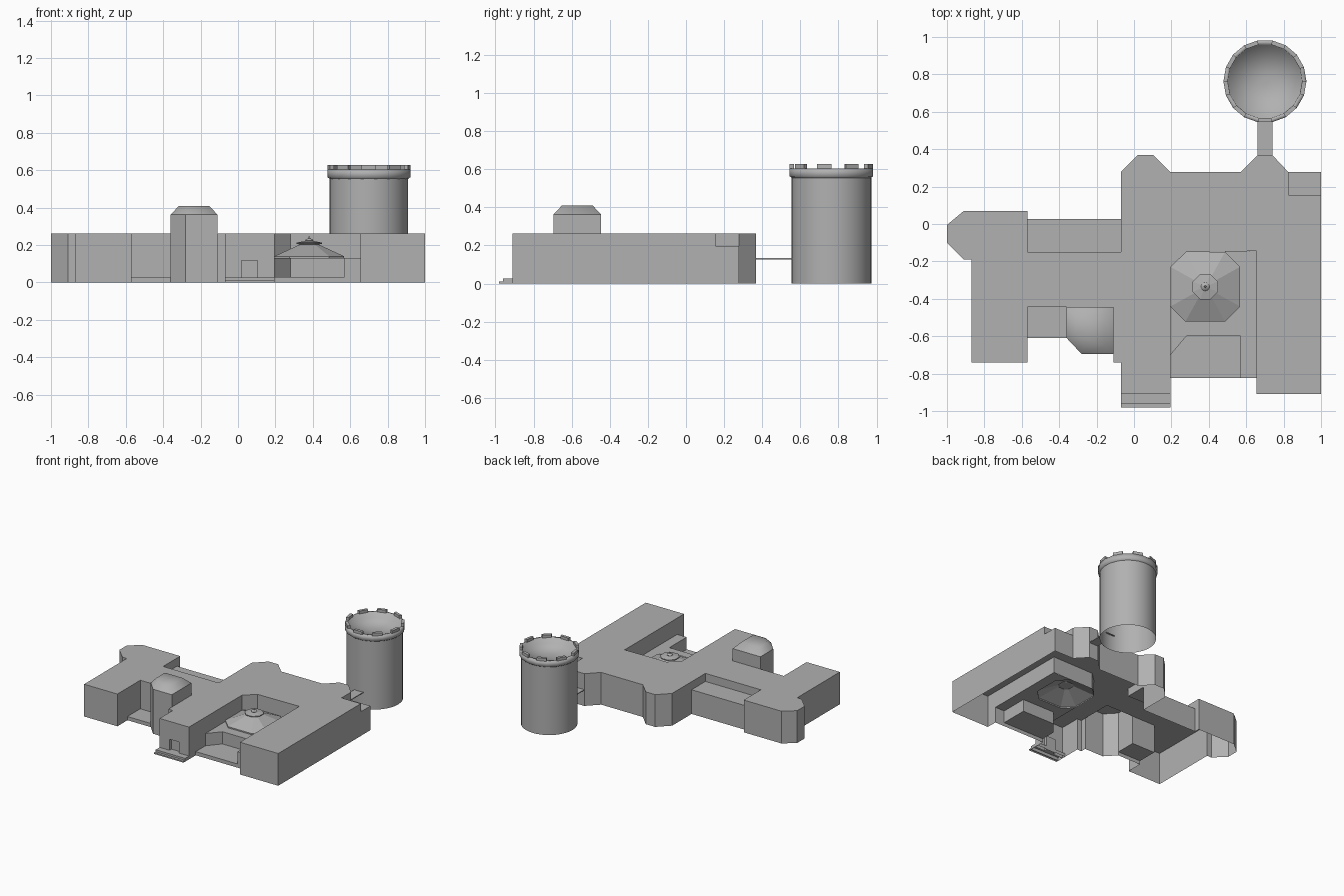
import bpy, math

if "Cube" in bpy.data.objects:
    bpy.data.objects.remove(bpy.data.objects["Cube"])

ROOF, LOW, DECK, PLINTH = 0.263, 0.197, 0.13, 0.03

# One mid-grey stone for every part
stone = bpy.data.materials.new("stone")
stone.diffuse_color = (0.44, 0.44, 0.44, 1)
stone.use_nodes = True
stone.node_tree.nodes["Principled BSDF"].inputs["Base Color"].default_value = stone.diffuse_color


def make(name, verts, faces, smooth=None):
    me = bpy.data.meshes.new(name)
    me.from_pydata(verts, [], faces)
    me.materials.append(stone)
    ob = bpy.data.objects.new(name, me)
    bpy.context.collection.objects.link(ob)
    if smooth:
        bpy.ops.object.select_all(action='DESELECT')
        ob.select_set(True)
        bpy.context.view_layer.objects.active = ob
        bpy.ops.object.shade_smooth_by_angle(angle=math.radians(smooth))
    return ob


def shell(name, pts, top, base=0.0):
    """Flat roof with open bottom; a third value sets the foot of the wall after that point."""
    n = len(pts)
    verts = [(p[0], p[1], top) for p in pts]
    faces = [tuple(range(n))]
    for i, p in enumerate(pts):
        foot = p[2] if len(p) > 2 else base
        if foot is None:
            continue
        q = pts[(i + 1) % n]
        k = len(verts)
        verts += [(p[0], p[1], foot), (q[0], q[1], foot)]
        faces.append((k, k + 1, (i + 1) % n, i))
    return make(name, verts, faces)


def loft(name, rings, cap=True, smooth=None):
    n = len(rings[0])
    verts = [v for r in rings for v in r]
    faces = []
    for k in range(len(rings) - 1):
        for i in range(n):
            j = (i + 1) % n
            faces.append((k * n + i, k * n + j, (k + 1) * n + j, (k + 1) * n + i))
    if cap:
        faces.append(tuple(range(len(verts) - n, len(verts))))
    return make(name, verts, faces, smooth)


def circle(cx, cy, r, z, n, turn=0.0):
    return [(cx + r * math.cos(turn + math.tau * i / n),
             cy + r * math.sin(turn + math.tau * i / n), z) for i in range(n)]


def octagon(cx, cy, h, c, z):
    s = h - c
    return [(cx + x, cy + y, z) for x, y in
            ((h, -s), (h, s), (s, h), (-s, h), (-h, s), (-h, -s), (-s, -h), (s, -h))]


def rect(x0, x1, y0, y1):
    return [(x0, y0), (x1, y0), (x1, y1), (x0, y1)]


# Main building: outer walls, court walls and roof
N = None
shell("main_building", [
    (-1, -.005), (-1, -.10), (-.91, -.19), (-.87, -.19), (-.87, -.74), (-.57, -.74),
    (-.57, -.61, PLINTH), (-.57, -.445, PLINTH), (-.36, -.445, N), (-.11, -.445, N),
    (-.11, -.695), (-.11, -.74), (-.07, -.74), (-.07, -.91, N), (.195, -.91),
    (.195, -.823, PLINTH), (.195, -.70, DECK), (.195, -.23, DECK), (.28, -.15, DECK),
    (.655, -.145, DECK), (.655, -.823), (.655, -.91), (1, -.91), (1, .155, LOW),
    (.825, .155, LOW), (.825, .278), (.74, .368), (.66, .368), (.57, .278), (.195, .278),
    (.105, .368), (.02, .368), (-.07, .278), (-.07, .028, LOW), (-.07, -.15, LOW),
    (-.57, -.15, LOW), (-.57, .028), (-.57, .07), (-.91, .07)], ROOF)

# Lower roofs at the back
shell("west_low_roof", [(-.57, -.15, N), (-.07, -.15, N), (-.07, .028), (-.57, .028, N)], LOW)
shell("east_low_roof", [(.825, .155, N), (1, .155), (1, .278), (.825, .278, N)], LOW)

# Front wall with recessed door (drawn flat, then stood upright)
J = .885
wall = shell("entrance_wall", [
    (-.07, 0), (.02, 0, J), (.02, .117, J), (.105, .117, J), (.105, 0),
    (.195, 0), (.195, ROOF), (-.07, ROOF)], .91, None)
door = shell("door", rect(.02, .105, 0, .117), J, None)
for ob in (wall, door):
    ob.rotation_euler.x = math.pi / 2

# Entrance steps
shell("upper_step", rect(-.07, .195, -.96, -.88), .027)
shell("lower_step", rect(-.07, .195, -.98, -.96), .011)

# Court deck with recessed porch in front, cut out around the pavilion roof
shell("court_deck", [
    (.195, -.70, PLINTH), (.28, -.60, PLINTH), (.57, -.60, PLINTH), (.57, -.823, 0),
    (.655, -.823), (.655, -.145), (.485, -.148), (.567, -.23), (.567, -.44),
    (.485, -.52), (.275, -.52), (.195, -.44)], DECK, None)
shell("porch_floor", [(.195, -.823, 0), (.57, -.823), (.57, -.60), (.28, -.60), (.195, -.70)],
      PLINTH, None)

# Pavilion roof with cap and finial
px, py = .381, -.335
loft("pavilion_roof", [octagon(px, py, .186, .08, DECK), octagon(px, py, .186, .08, .14),
                       octagon(px, py, .05, .02, .203)])
loft("pavilion_cap", [circle(px, py, r, z, 8, math.pi / 8) for r, z in
                      ((.045, .2), (.073, .207), (.073, .213), (.022, .222))])
loft("finial", [circle(px, py, r, z, 12) for r, z in
                ((.018, .219), (.023, .225), (.018, .231), (.006, .235), (.004, .246))],
     smooth=40)

# Domed bay and the terrace beside it
bay = [(-.36, -.445, PLINTH), (-.36, -.61), (-.28, -.695), (-.11, -.695, ROOF),
       (-.11, -.445, ROOF)]
shell("bay_walls", bay, .363)
cx, cy = -.235, -.572
loft("bay_roof", [[(cx + (p[0] - cx) * s, cy + (p[1] - cy) * s, z) for p in bay]
                  for s, z in ((1, .363), (.64, .41))], smooth=80)
shell("terrace", [(-.57, -.61, 0), (-.36, -.61), (-.36, -.445), (-.57, -.445)], PLINTH, None)

# Round tower: shaft, flared head with sunken floor, merlons
tx, ty = .70, .763
loft("tower_shaft", [circle(tx, ty, .21, z, 36) for z in (0, .555)], cap=False, smooth=30)
loft("tower_head", [circle(tx, ty, r, z, 18) for r, z in
                    ((.209, .553), (.222, .563), (.222, .605), (.199, .605),
                     (.195, .56), (.015, .554))], smooth=180)
for k in range(9):
    a, b = math.radians(20 + 40 * k), math.radians(40 + 40 * k)
    loft("merlon", [[(tx + r * math.cos(t), ty + r * math.sin(t), z)
                     for r, t in ((.199, a), (.222, a), (.222, b), (.199, b))]
                    for z in (.605, .628)])

# Footbridge to the tower
shell("footbridge", rect(.66, .74, .368, .565), .133, .127)
shell("footbridge_underside", rect(.66, .74, .368, .565), .127, None)
